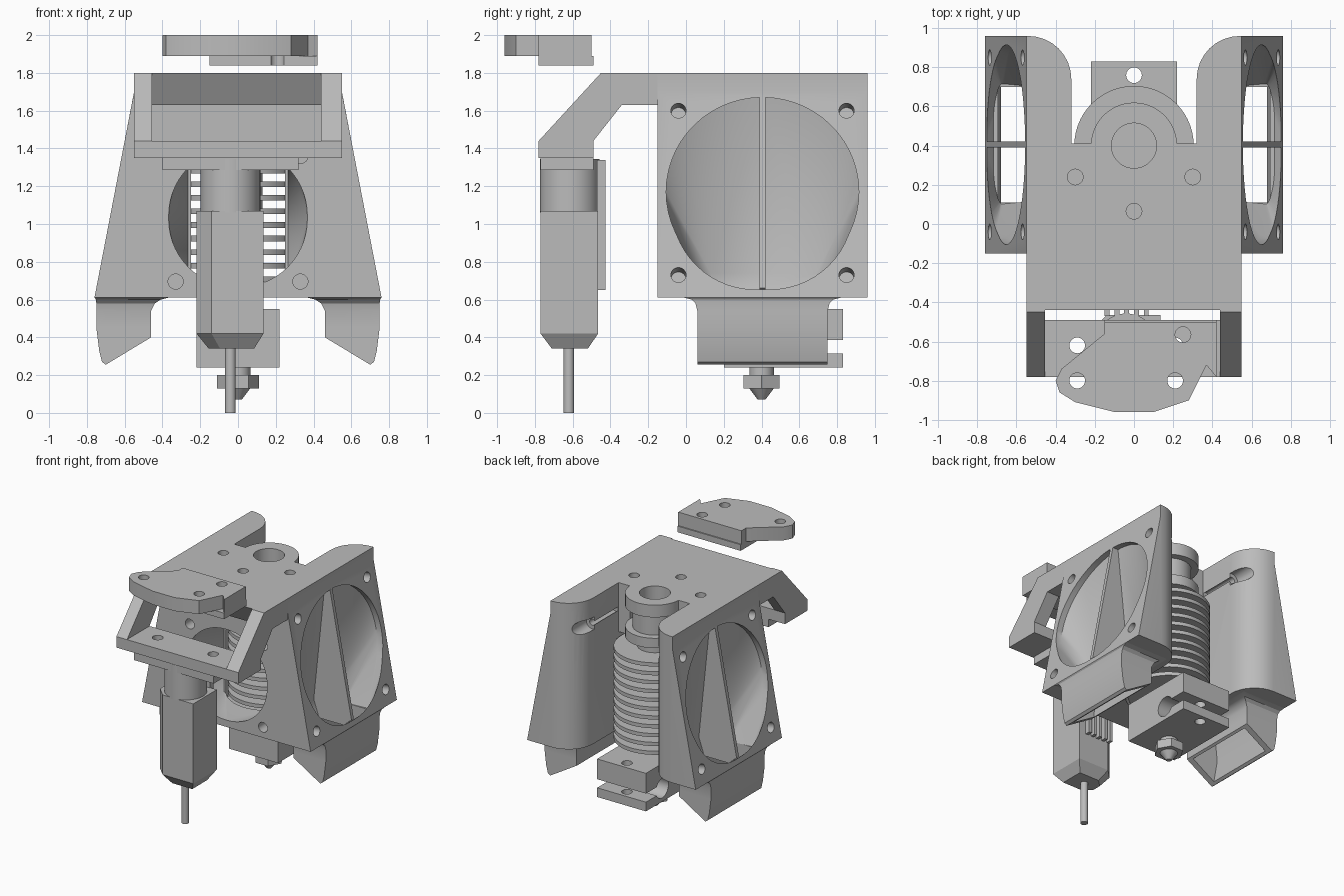
import bpy, bmesh, math
from mathutils import Vector

cube = bpy.data.objects.get("Cube")
if cube:
    bpy.data.objects.remove(cube, do_unlink=True)

grey = bpy.data.materials.new("plain grey")
grey.use_nodes = True
grey.diffuse_color = (0.5, 0.5, 0.5, 1)
grey.node_tree.nodes["Principled BSDF"].inputs["Base Color"].default_value = (0.5, 0.5, 0.5, 1)
parts = []


def finish(name, bm):
    bmesh.ops.recalc_face_normals(bm, faces=bm.faces)
    mesh = bpy.data.meshes.new(name)
    bm.to_mesh(mesh)
    bm.free()
    mesh.materials.append(grey)
    obj = bpy.data.objects.new(name, mesh)
    bpy.context.collection.objects.link(obj)
    parts.append(obj)
    return obj


def loft(name, rings):
    """Closed solid through rings with equal point counts."""
    bm = bmesh.new()
    vs = [[bm.verts.new(p) for p in ring] for ring in rings]
    n = len(vs[0])
    for a, b in zip(vs, vs[1:]):
        for i in range(n):
            j = (i + 1) % n
            bm.faces.new((a[i], a[j], b[j], b[i]))
    bm.faces.new(vs[0])
    bm.faces.new(vs[-1])
    return finish(name, bm)


def prism(name, pts, axis, a, b):
    """Extrude a flat outline along the named axis from a to b."""
    place = {"x": lambda p, t: (t, p[0], p[1]),
             "y": lambda p, t: (p[0], t, p[1]),
             "z": lambda p, t: (p[0], p[1], t)}[axis]
    return loft(name, [[place(p, t) for p in pts] for t in (a, b)])


def box(name, x0, x1, y0, y1, z0, z1):
    return prism(name, [(x0, y0), (x1, y0), (x1, y1), (x0, y1)], "z", z0, z1)


def rod(name, start, end, r, r2=None, n=32):
    """Cylinder or cone between two points."""
    start, end = Vector(start), Vector(end)
    d = end - start
    q = d.to_track_quat("Z", "Y")
    turn = [2 * math.pi * i / n for i in range(n)]
    return loft(name, [[c + q @ Vector((k * math.cos(t), k * math.sin(t), 0)) for t in turn]
                       for c, k in ((start, r), (end, r if r2 is None else r2))])


def hull(name, pts):
    bm = bmesh.new()
    for p in pts:
        bm.verts.new(p)
    res = bmesh.ops.convex_hull(bm, input=bm.verts)
    bmesh.ops.delete(bm, geom=[v for v in res["geom_interior"] if isinstance(v, bmesh.types.BMVert)],
                     context="VERTS")
    return finish(name, bm)


def lathe(name, profile, x, y, n=56):
    bm = bmesh.new()
    vs = [bm.verts.new((x + r, y, z)) for r, z in profile]
    es = [bm.edges.new(e) for e in zip(vs, vs[1:])]
    bmesh.ops.spin(bm, geom=vs + es, cent=(x, y, 0), axis=(0, 0, 1),
                   angle=2 * math.pi, steps=n)
    bmesh.ops.remove_doubles(bm, verts=bm.verts, dist=0.0001)
    return finish(name, bm)


def cut(obj, cutters):
    for c in cutters:
        m = obj.modifiers.new("cut", "BOOLEAN")
        m.operation, m.solver, m.object = "DIFFERENCE", "EXACT", c
    bpy.context.view_layer.update()
    mesh = bpy.data.meshes.new_from_object(obj.evaluated_get(bpy.context.evaluated_depsgraph_get()))
    obj.modifiers.clear()
    obj.data = mesh
    for c in cutters:
        parts.remove(c)
        bpy.data.objects.remove(c, do_unlink=True)


def mirrored(pts):
    return pts + [(-x, y) for x, y in reversed(pts)]


# Carriage body with heatsink bay, front fan opening and side fan funnels
HY = 0.40
body = prism("carriage_body", mirrored([(0.76, 0.61), (0.55, 1.70), (0.55, 1.80)]), "y", -0.15, 0.96)
arc = [(0.54 - 0.22 * math.cos(t), 0.74 + 0.22 * math.sin(t))
       for t in [math.pi / 2 * i / 8 for i in range(9)]]
cutters = [prism("c", mirrored([(0.32, 0.41)] + arc + [(0.54, 1.1)]), "z", 0.5, 1.9),
           rod("c", (0, HY, 0.5), (0, HY, 1.40), 0.32, n=56),
           rod("c", (0, HY, 1.3), (0, HY, 1.9), 0.22, n=56)]
ring = [2 * math.pi * i / 56 for i in range(56)]
cutters.append(hull("c", [(0.37 * math.cos(t), -0.16, 1.035 + 0.37 * math.sin(t)) for t in ring]
                    + [(x, 0.20, z) for x in (-0.265, 0.265) for z in (0.69, 1.38)]))
for x, y in ((-0.30, 0.24), (0.30, 0.24), (0, 0.065)):
    cutters.append(rod("c", (x, y, 1.68), (x, y, 1.9), 0.04))
for s in (1, -1):
    for z in (0.695, 1.36):
        cutters.append(rod("c", (s * 0.33, -0.3, z), (s * 0.33, 0.0, z), 0.04))
    for r, y in ((0.055, 0.72), (0.025, 0.42)):
        cutters.append(rod("c", (s * 0.34, y, 1.59), (s * 0.34, 1.1, 1.59), r))
    rim = [(s * (0.653 - 0.0965 * math.sin(t) + o), 0.405 + 0.51 * math.cos(t), 1.17 + 0.5 * math.sin(t))
           for t in ring for o in (0.015, -0.05)]
    throat = [(s * x, y, z) for x, z in ((0.41, 0.74), (0.46, 0.595), (0.67, 0.55)) for y in (0.13, 0.69)]
    cutters.append(hull("c", rim + throat))
    for y in (-0.04, 0.85):
        for z in (0.73, 1.60):
            x = 0.76 - (z - 0.61) * 0.193
            cutters.append(rod("c", (s * (x - 0.12), y, z - 0.023), (s * (x + 0.1), y, z + 0.019), 0.04))
cut(body, cutters)

# Side fan splitters and part cooling ducts
for s, side in ((1, "left"), (-1, "right")):
    prism(side + "_fan_splitter", [(s * 0.50, 1.67), (s * 0.556, 1.67), (s * 0.75, 0.66), (s * 0.68, 0.60),
                                   (s * 0.46, 0.60), (s * 0.40, 0.74)], "y", 0.39, 0.42)
    # each section: inner x, z, outer x, z, side margin from the duct wall
    sections = [(0.37, 0.61, 0.76, 0.61, 0.07), (0.41, 0.60, 0.752, 0.60, 0.03),
                (0.44, 0.58, 0.75, 0.58, 0.01), (0.46, 0.54, 0.75, 0.54, 0),
                (0.46, 0.45, 0.75, 0.45, 0), (0.46, 0.42, 0.735, 0.33, 0),
                (0.46, 0.405, 0.72, 0.27, 0), (0.46, 0.40, 0.70, 0.255, 0)]
    duct = loft(side + "_cooling_duct",
                [[(s * a, 0.06 - m, za), (s * b, 0.06 - m, zb), (s * b, 0.75 + m, zb), (s * a, 0.75 + m, za)]
                 for a, za, b, zb, m in sections])
    cut(duct, [hull("c", [(s * x, y, z) for y in (0.11, 0.70) for x, z in
                          ((0.46, 0.65), (0.69, 0.65), (0.71, 0.45), (0.67, 0.22), (0.485, 0.30), (0.485, 0.5))])])

# Front frame: top plate, sloped side arms and probe bar
frame = prism("front_frame", [(-0.15, 1.80), (-0.45, 1.80), (-0.78, 1.44), (-0.78, 1.35), (-0.49, 1.35),
                              (-0.49, 1.44), (-0.34, 1.63), (-0.15, 1.63)], "x", -0.55, 0.55)
PX, PY = -0.04, -0.62
cut(frame, [prism("c", [(-0.499, 1.9), (-0.9, 1.9), (-0.9, 1.44), (-0.228, 1.44)], "x", -0.455, 0.44)]
    + [rod("c", (PX + d, PY, 1.2), (PX + d, PY, 1.6), 0.04) for d in (-0.25, 0.25)])

# Loose upper bracket
upper = prism("upper_bracket", [(-0.15, -0.50), (0.42, -0.50), (0.42, -0.78), (0.37, -0.72), (0.28, -0.90),
                                (0.10, -0.96), (-0.10, -0.96), (-0.30, -0.91), (-0.38, -0.86), (-0.40, -0.80),
                                (-0.37, -0.74), (-0.15, -0.56)], "z", 1.89, 2.0)
lower = prism("upper_bracket_step", [(-0.15, -0.49), (0.42, -0.49), (0.42, -0.78), (-0.15, -0.78)],
              "z", 1.84, 1.89)
for piece in (upper, lower):
    cut(piece, [rod("c", (x, y, 1.7), (x, y, 2.1), 0.04)
                for x, y in ((-0.29, -0.62), (-0.29, -0.80), (0.21, -0.80), (0.25, -0.565))])


def probe_ring(x0, x1, y0, y1, c, z):
    """Rectangle with both corners on the right side chamfered."""
    return [(x0 + c, y0, z), (x1, y0, z), (x1, y1, z), (x0 + c, y1, z), (x0, y1 - c, z), (x0, y0 + c, z)]


# Levelling probe
flange = box("probe_flange", -0.40, 0.32, -0.77, -0.49, 1.285, 1.35)
cut(flange, [rod("c", (PX + d, PY, 1.2), (PX + d, PY, 1.5), 0.04) for d in (-0.25, 0.25)])
rod("probe_neck", (PX, -0.615, 1.06), (PX, -0.615, 1.345), 0.158, n=48)
loft("probe_body", [probe_ring(-0.155, 0.085, -0.71, -0.52, 0.06, 0.34),
                    probe_ring(-0.22, 0.135, -0.77, -0.465, 0.08, 0.42),
                    probe_ring(-0.22, 0.135, -0.77, -0.465, 0.08, 1.07)])
rod("probe_pin", (PX, PY, 0), (PX, PY, 0.36), 0.028)
for i in range(5):
    x = -0.15 + 0.05 * i
    box("probe_contact", x, x + 0.025, -0.47, -0.425, 0.65, 1.34)

# Finned heatsink with grooved collar
profile = [(0, 1.5), (0.115, 1.5), (0.115, 1.80), (0.22, 1.80), (0.22, 1.70), (0.165, 1.70),
           (0.165, 1.53), (0.22, 1.53), (0.22, 1.45), (0.13, 1.45)]
for i in range(11):
    z = 1.37 - 0.072 * i
    profile += [(0.13, z), (0.305, z), (0.305, z - 0.03), (0.13, z - 0.03)]
lathe("heatsink", profile + [(0.08, 0.62), (0.08, 0.54), (0, 0.54)], 0, HY)

# Heater block with clamp slot and cartridge hole
block = box("heater_block", -0.22, 0.22, 0.20, 0.83, 0.24, 0.55)
cut(block, [box("c", -0.3, 0.3, 0.62, 0.9, 0.315, 0.385),
            rod("c", (-0.3, 0.62, 0.35), (0.3, 0.62, 0.35), 0.08),
            rod("c", (0, 0.76, 0.1), (0, 0.76, 0.7), 0.04)])

# Nozzle
rod("nozzle_neck", (0, HY, 0.19), (0, HY, 0.25), 0.065)
rod("nozzle_hex", (0, HY, 0.13), (0, HY, 0.20), 0.11, n=6)
rod("nozzle_tip", (0, HY, 0.07), (0, HY, 0.13), 0.02, 0.065)

# Smooth the curved surfaces, keep the edges sharp
bpy.ops.object.select_all(action="DESELECT")
for obj in parts:
    obj.select_set(True)
bpy.context.view_layer.objects.active = parts[0]
bpy.ops.object.shade_smooth_by_angle(angle=math.radians(30))
